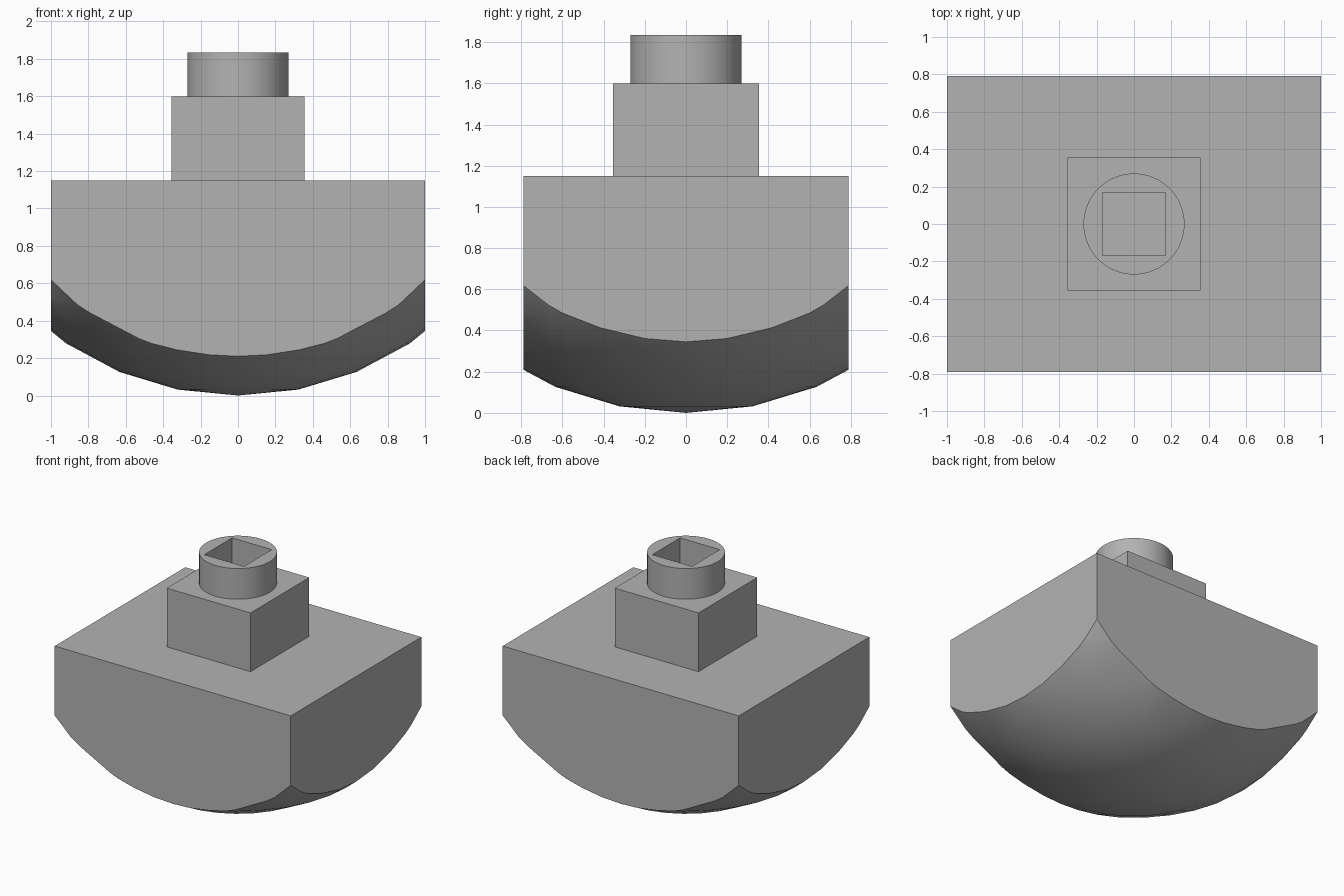
import bpy, bmesh, math
from mathutils import Matrix, Vector

cube = bpy.data.objects.get("Cube")
if cube:
    bpy.data.objects.remove(cube, do_unlink=True)

R = 1.655                      # radius of the rounded underside
HALF_X, HALF_Y = 1.0, 0.79     # block half sizes
BLOCK_TOP, NECK_TOP, TOP = 1.15, 1.6, 1.835

grey = bpy.data.materials.new("grey")
grey.use_nodes = True
colour = (0.45, 0.45, 0.45, 1)
grey.diffuse_color = colour
grey.node_tree.nodes["Principled BSDF"].inputs["Base Color"].default_value = colour


def make_object(name, bm):
    bmesh.ops.recalc_face_normals(bm, faces=bm.faces[:])
    mesh = bpy.data.meshes.new(name)
    bm.to_mesh(mesh)
    bm.free()
    mesh.materials.append(grey)
    obj = bpy.data.objects.new(name, mesh)
    bpy.context.collection.objects.link(obj)
    return obj


def box(name, half, z0, z1):
    bm = bmesh.new()
    bmesh.ops.create_cube(bm, size=1, matrix=Matrix.Translation((0, 0, (z0 + z1) / 2))
                          @ Matrix.Diagonal((2 * half, 2 * half, z1 - z0, 1)))
    return make_object(name, bm)


def smooth(obj):
    bpy.ops.object.select_all(action='DESELECT')
    obj.select_set(True)
    bpy.context.view_layer.objects.active = obj
    bpy.ops.object.shade_smooth_by_angle(angle=math.radians(30))


# Rounded block: a sphere trimmed flat on four sides and the top
bm = bmesh.new()
bmesh.ops.create_uvsphere(bm, u_segments=32, v_segments=16, radius=R,
                          matrix=Matrix.Translation((0, 0, R)))
cuts = [((s * HALF_X, 0, 0), (s, 0, 0)) for s in (-1, 1)]
cuts += [((0, s * HALF_Y, 0), (0, s, 0)) for s in (-1, 1)]
cuts.append(((0, 0, BLOCK_TOP), (0, 0, 1)))
for point, normal in cuts:
    cut = bmesh.ops.bisect_plane(bm, geom=bm.verts[:] + bm.edges[:] + bm.faces[:],
                                 plane_co=Vector(point), plane_no=Vector(normal),
                                 clear_outer=True)
    rim = [e for e in cut["geom_cut"] if isinstance(e, bmesh.types.BMEdge)]
    bmesh.ops.contextual_create(bm, geom=rim)
smooth(make_object("rounded_block", bm))

# Square neck
box("square_neck", 0.355, BLOCK_TOP, NECK_TOP)

# Round collar with a square socket
bm = bmesh.new()
bmesh.ops.create_cone(bm, cap_ends=True, segments=64, radius1=0.27, radius2=0.27,
                      depth=TOP - NECK_TOP,
                      matrix=Matrix.Translation((0, 0, (TOP + NECK_TOP) / 2)))
collar = make_object("round_collar", bm)
cutter = box("socket_cutter", 0.168, NECK_TOP - 0.1, TOP + 0.1)
cutter.hide_render = True
socket = collar.modifiers.new("socket", 'BOOLEAN')
socket.operation = 'DIFFERENCE'
socket.solver = 'EXACT'
socket.object = cutter
bpy.context.view_layer.objects.active = collar
bpy.ops.object.modifier_apply(modifier=socket.name)
bpy.data.objects.remove(cutter, do_unlink=True)
smooth(collar)
